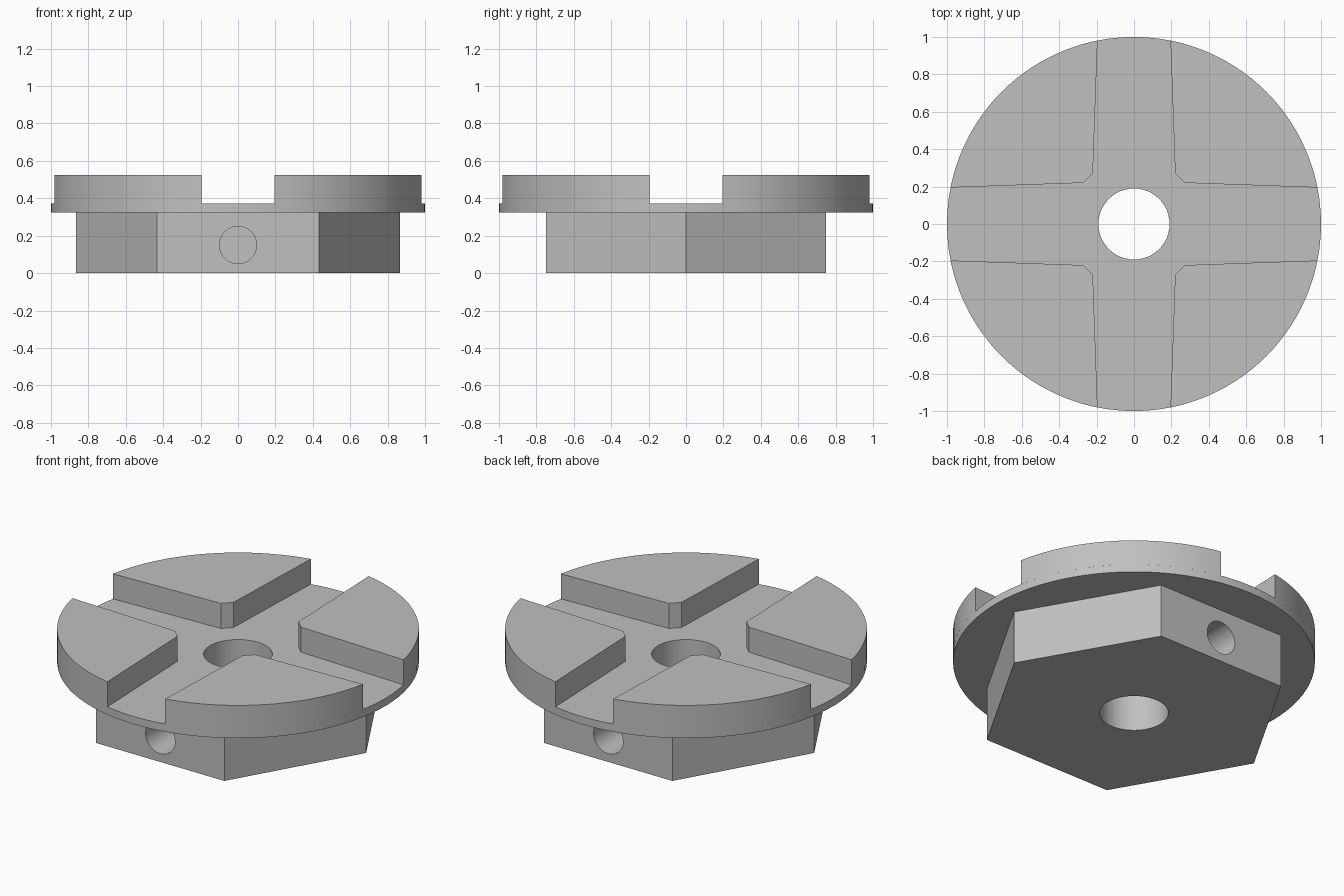
import bpy, bmesh
from math import pi, sin, cos, asin, radians
from mathutils import Matrix

cube = bpy.data.objects.get("Cube")
if cube:
    bpy.data.objects.remove(cube, do_unlink=True)

DISC_BOTTOM, DISC_TOP, JAW_TOP = 0.325, 0.372, 0.525
BORE_R, SLOT_RIM = 0.19, 0.195

metal = bpy.data.materials.new("plain grey")
metal.use_nodes = True
grey = (0.53, 0.53, 0.53, 1)
metal.diffuse_color = grey
metal.node_tree.nodes["Principled BSDF"].inputs["Base Color"].default_value = grey


def circle(radius, sides):
    return [(radius * cos(2 * pi * i / sides), radius * sin(2 * pi * i / sides))
            for i in range(sides)]


def prism(name, outline, z0, z1, matrix=Matrix()):
    """Extrude a flat outline from z0 to z1."""
    bm = bmesh.new()
    face = bm.faces.new([bm.verts.new((x, y, z0)) for x, y in outline])
    top = bmesh.ops.extrude_face_region(bm, geom=[face])["geom"]
    moved = [v for v in top if isinstance(v, bmesh.types.BMVert)]
    bmesh.ops.translate(bm, verts=moved, vec=(0, 0, z1 - z0))
    bm.transform(matrix)
    bmesh.ops.recalc_face_normals(bm, faces=bm.faces)
    mesh = bpy.data.meshes.new(name)
    bm.to_mesh(mesh)
    bm.free()
    mesh.materials.append(metal)
    obj = bpy.data.objects.new(name, mesh)
    bpy.context.collection.objects.link(obj)
    return obj


def cut(obj, cutter):
    """Apply a boolean difference."""
    bpy.context.view_layer.objects.active = obj
    mod = obj.modifiers.new("cut", "BOOLEAN")
    mod.operation, mod.solver, mod.object = "DIFFERENCE", "EXACT", cutter
    bpy.ops.object.modifier_apply(modifier=mod.name)


# Hexagonal base and round flange
hex_base = prism("hex_base", circle(0.865, 6), 0, DISC_BOTTOM)
flange = prism("flange_disc", circle(1, 96), DISC_BOTTOM, DISC_TOP)

# Central bore through both
bore = prism("bore_cutter", circle(BORE_R, 48), -0.2, 0.8)
cut(hex_base, bore)
cut(flange, bore)
cutters = [bore]

# Blind screw holes in the front and back flats
for turn in (0, pi):
    place = (Matrix.Rotation(turn, 4, "Z") @ Matrix.Translation((0, 0, 0.15))
             @ Matrix.Rotation(pi / 2, 4, "X"))
    hole = prism("hole_cutter", circle(0.1, 24), 0.42, 0.9, place)
    cut(hex_base, hole)
    cutters.append(hole)
for cutter in cutters:
    bpy.data.objects.remove(cutter, do_unlink=True)

# Four raised jaws between tapering cross slots
start = asin(SLOT_RIM)
steps = 24
arc = [start + (pi / 2 - 2 * start) * i / steps for i in range(steps + 1)]
jaw_outline = [(cos(a), sin(a)) for a in arc] + [(0.22, 0.27), (0.27, 0.22)]
jaws = [prism(f"jaw_{i + 1}", jaw_outline, DISC_TOP, JAW_TOP,
              Matrix.Rotation(i * pi / 2, 4, "Z")) for i in range(4)]

# Smooth round walls, sharp edges kept
bpy.ops.object.select_all(action="DESELECT")
for obj in [hex_base, flange] + jaws:
    obj.select_set(True)
bpy.context.view_layer.objects.active = flange
bpy.ops.object.shade_smooth_by_angle(angle=radians(25))
